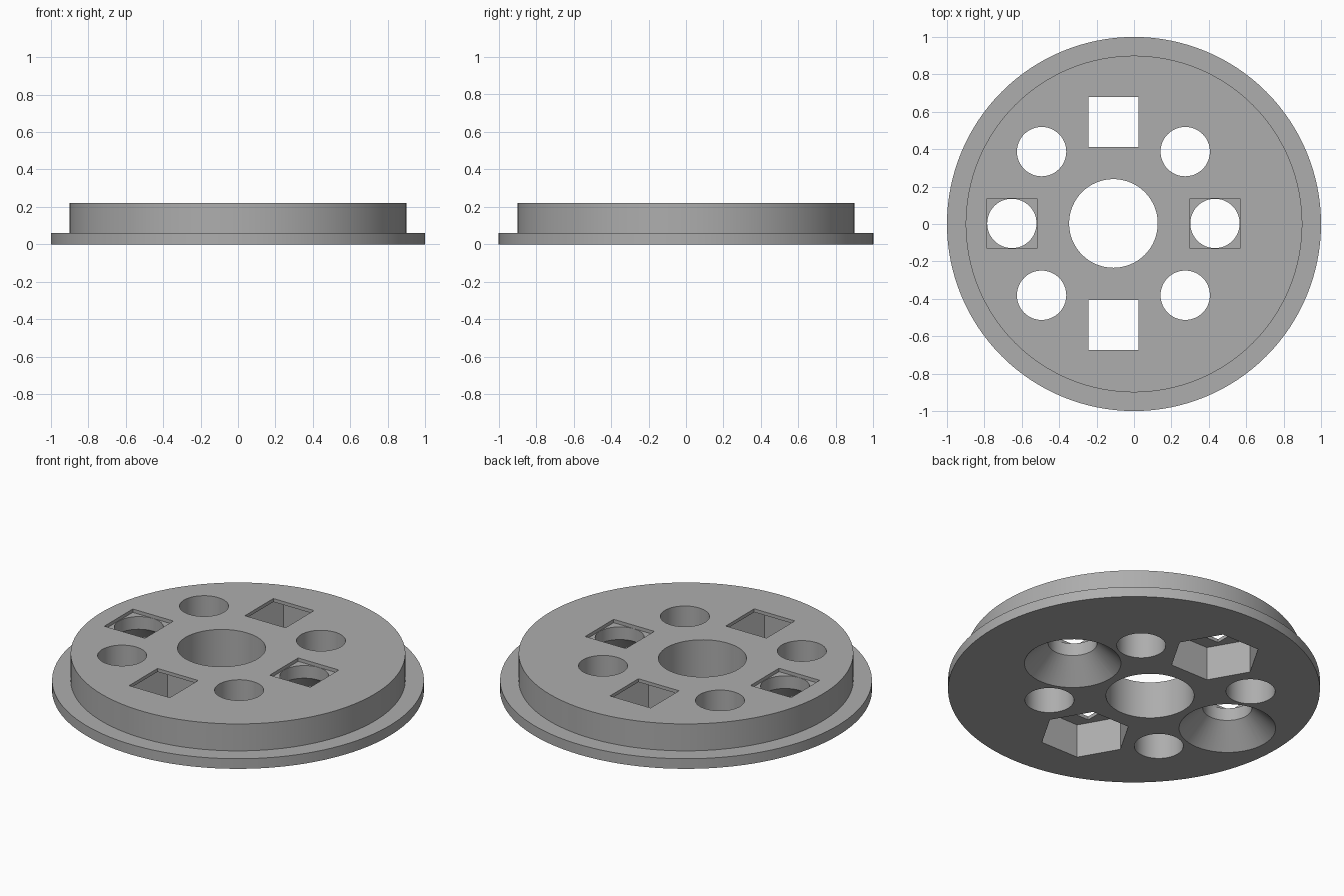
import bpy, bmesh, math

default = bpy.data.objects.get("Cube")
if default:
    bpy.data.objects.remove(default)

HEIGHT, SKIN = 0.22, 0.2           # plate top, underside of the thin top skin
CX, CY, RING = -0.11, 0.003, 0.543  # centre and radius of the hole pattern
HOLE, SQUARE = 0.132, 0.1335       # small hole radius, square half side

grey = bpy.data.materials.new("plain_grey")
grey.use_nodes = True
colour = (0.42, 0.42, 0.42, 1)
grey.diffuse_color = colour
grey.node_tree.nodes["Principled BSDF"].inputs["Base Color"].default_value = colour


def lathe(name, profile, sides, x=0, y=0, turn=0):
    """Closed solid from (radius, z) rings."""
    bm = bmesh.new()
    rings = []
    for r, z in profile:
        angles = [turn + math.tau * i / sides for i in range(sides)]
        rings.append([bm.verts.new((x + r * math.cos(a), y + r * math.sin(a), z))
                      for a in angles])
    for low, high in zip(rings, rings[1:]):
        for i in range(sides):
            j = (i + 1) % sides
            bm.faces.new((low[i], low[j], high[j], high[i]))
    bm.faces.new(rings[0][::-1])
    bm.faces.new(rings[-1])
    mesh = bpy.data.meshes.new(name)
    bm.to_mesh(mesh)
    bm.free()
    mesh.materials.append(grey)
    obj = bpy.data.objects.new(name, mesh)
    bpy.context.collection.objects.link(obj)
    return obj


# Flanged disc
plate = lathe("flanged_plate", [(1, 0), (1, 0.06), (0.9, 0.06), (0.9, HEIGHT)], 128)

# Central bore
cutters = [lathe("bore_cutter", [(0.237, -0.1), (0.237, 0.3)], 64, CX, CY)]

# Ring of eight holes: plain on the diagonals, countersunk on x, hex pockets on y
for k in range(8):
    a = k * math.pi / 4
    x, y = CX + RING * math.cos(a), CY + RING * math.sin(a)
    if k % 2:
        cutters.append(lathe("hole_cutter", [(HOLE, -0.1), (HOLE, 0.3)], 48, x, y))
        continue
    if k % 4 == 0:
        cone = [(0.36, -0.1), (0.26, 0), (HOLE, 0.125), (HOLE, SKIN + 0.01)]
        cutters.append(lathe("countersink_cutter", cone, 48, x, y))
        bottom = SKIN
    else:
        cutters.append(lathe("hex_cutter", [(0.247, -0.1), (0.247, SKIN)], 6, x, y))
        bottom = 0.1
    r = SQUARE * math.sqrt(2)
    cutters.append(lathe("square_cutter", [(r, bottom), (r, 0.3)], 4, x, y, math.pi / 4))

for cutter in cutters:
    cutter.hide_render = True
    mod = plate.modifiers.new(cutter.name, 'BOOLEAN')
    mod.operation = 'DIFFERENCE'
    mod.solver = 'EXACT'
    mod.object = cutter

# Bake the cuts and drop the cutters
graph = bpy.context.evaluated_depsgraph_get()
baked = bpy.data.meshes.new_from_object(plate.evaluated_get(graph))
plate.modifiers.clear()
plate.data = baked
for cutter in cutters:
    bpy.data.objects.remove(cutter)

bpy.ops.object.select_all(action='DESELECT')
plate.select_set(True)
bpy.context.view_layer.objects.active = plate
bpy.ops.object.shade_smooth_by_angle(angle=math.radians(30))
